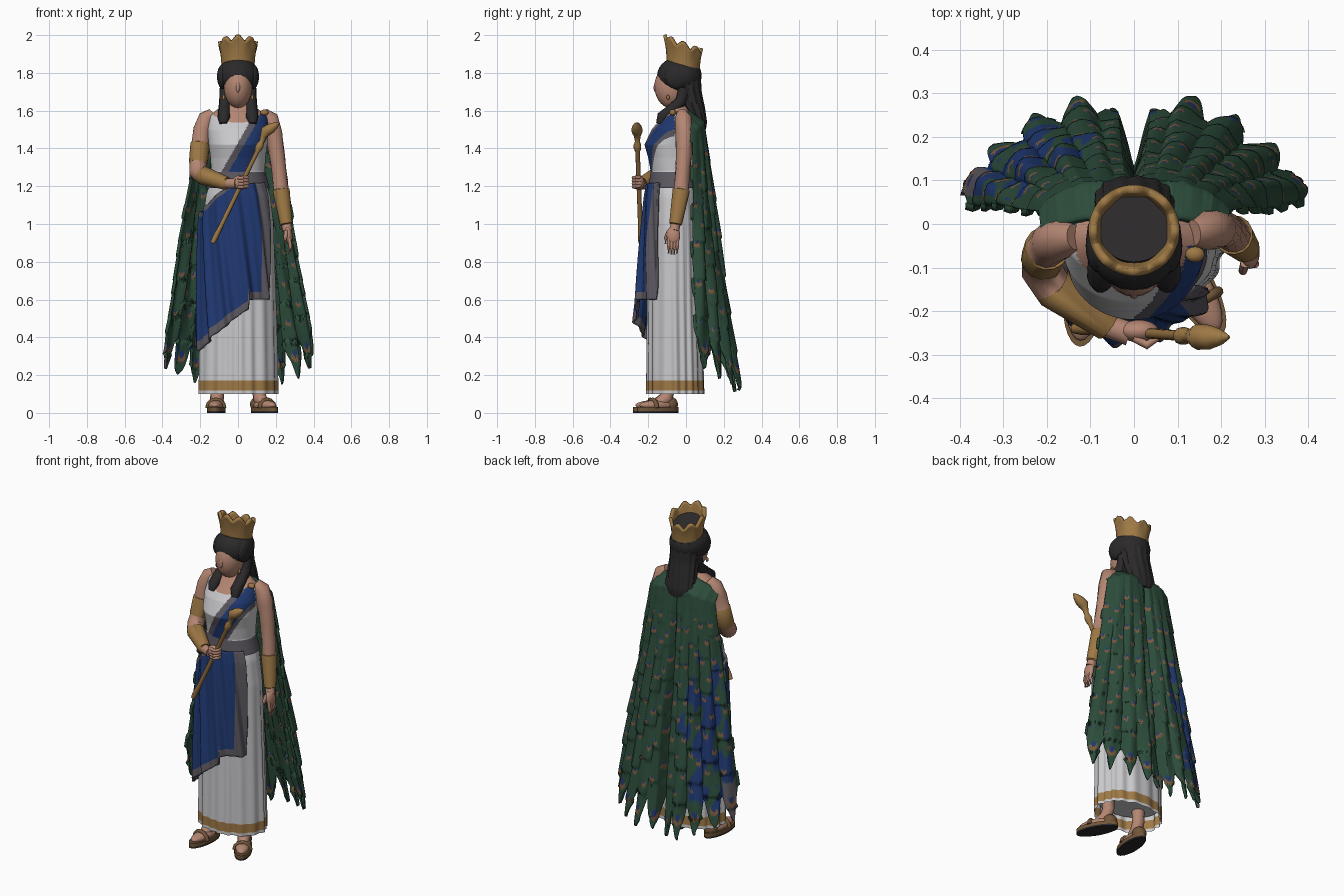
import bpy, math
from math import sin, cos, pi, hypot, radians
from mathutils import Vector

cube = bpy.data.objects.get("Cube")
if cube:
    bpy.data.objects.remove(cube)


def material(name, rgb):
    m = bpy.data.materials.new(name)
    m.use_nodes = True
    m.diffuse_color = (*rgb, 1)
    bsdf = next(n for n in m.node_tree.nodes if n.type == 'BSDF_PRINCIPLED')
    bsdf.inputs["Base Color"].default_value = (*rgb, 1)
    bsdf.inputs["Roughness"].default_value = 0.8
    return m


WHITE = material("white_linen", (0.58, 0.58, 0.6))
BLUE = material("blue_cloth", (0.014, 0.04, 0.165))
TRIM = material("grey_trim", (0.105, 0.095, 0.115))
GREEN = material("feather_green", (0.025, 0.072, 0.043))
RUST = material("feather_rust", (0.2, 0.1, 0.045))
GOLD = material("gold", (0.34, 0.19, 0.06))
SKIN = material("skin", (0.46, 0.24, 0.17))
HAIR = material("dark_hair", (0.024, 0.022, 0.022))
LEATHER = material("sandal_leather", (0.17, 0.095, 0.042))


def finish(ob, mats, angle=40, thick=0, offset=-1):
    for m in mats:
        ob.data.materials.append(m)
    if thick:
        mod = ob.modifiers.new("thickness", 'SOLIDIFY')
        mod.thickness, mod.offset = thick, offset
    bpy.ops.object.select_all(action='DESELECT')
    ob.select_set(True)
    bpy.context.view_layer.objects.active = ob
    bpy.ops.object.shade_smooth_by_angle(angle=radians(angle))
    return ob


def grid(name, nu, nv, point, mats, rule=None, closed=False, caps=False, **kw):
    """Surface from point(u, v), with u and v from 0 to 1; rule(centre, u, v) picks the colour."""
    cols = nu if closed else nu + 1
    verts = [point(i / nu, j / nv) for j in range(nv + 1) for i in range(cols)]
    faces, ids = [], []
    for j in range(nv):
        for i in range(nu):
            k = (i + 1) % cols
            f = (j * cols + i, j * cols + k, (j + 1) * cols + k, (j + 1) * cols + i)
            faces.append(f)
            c = sum((Vector(verts[n]) for n in f), Vector()) / 4
            ids.append(rule(c, (i + 0.5) / nu, (j + 0.5) / nv) if rule else 0)
    if caps:
        faces += [tuple(reversed(range(cols))), tuple(range(nv * cols, (nv + 1) * cols))]
        ids += [ids[0], ids[-1]]
    me = bpy.data.meshes.new(name)
    me.from_pydata(verts, [], faces)
    for p, m in zip(me.polygons, ids):
        p.material_index = m
    ob = bpy.data.objects.new(name, me)
    bpy.context.collection.objects.link(ob)
    return finish(ob, mats, **kw)


def keyed(table, t):
    """Interpolate rows of (key, values...) at t."""
    t = min(max(t, table[0][0]), table[-1][0])
    for a, b in zip(table, table[1:]):
        if t <= b[0]:
            s = (t - a[0]) / (b[0] - a[0])
            return [p + (q - p) * s for p, q in zip(a[1:], b[1:])]


def loft(name, table, mats, rule=None, nu=32, nv=24, fold=lambda a, z: 0, caps=True, **kw):
    """Upright body from rows of (z, cx, cy, rx, ry)."""
    def point(u, v):
        z = table[0][0] + (table[-1][0] - table[0][0]) * v
        cx, cy, rx, ry = keyed(table, z)
        a = 2 * pi * u
        k = 1 + fold(a, z)
        return (cx + rx * k * sin(a), cy - ry * k * cos(a), z)
    return grid(name, nu, nv, point, mats, rule, closed=True, caps=caps, **kw)


def tube(name, rows, mats, ids=None, sides=10):
    """Limb through rows of (x, y, z, radius), coloured per segment."""
    pts = [Vector(r[:3]) for r in rows]
    n = len(rows) - 1

    def point(u, v):
        j = round(v * n)
        d = pts[min(j + 1, n)] - pts[max(j - 1, 0)]
        q = d.to_track_quat('Z', 'Y')
        a, r = 2 * pi * u, rows[j][3]
        return pts[j] + q @ Vector((r * cos(a), r * sin(a), 0))
    rule = (lambda c, u, v: ids[int(v * n)]) if ids else None
    return grid(name, sides, n, point, mats, rule, closed=True, caps=True, angle=50)


def ball(name, loc, size, mat, turn=(0, 0, 0)):
    bpy.ops.mesh.primitive_uv_sphere_add(segments=24, ring_count=14, location=loc, rotation=turn)
    ob = bpy.context.object
    ob.name, ob.scale = name, size
    return finish(ob, [mat])


# Pleated skirt with a gold hem band and a recessed underside
SKIRT = [(0.1, 0, -0.055, 0.206, 0.151), (0.6, 0, -0.06, 0.196, 0.142),
         (1.0, 0, -0.062, 0.186, 0.134), (1.15, 0, -0.065, 0.17, 0.128), (1.24, 0, -0.065, 0.14, 0.12)]
loft("skirt", SKIRT, [WHITE, GOLD], lambda c, u, v: int(0.12 < c.z < 0.168), nu=132, nv=64,
     fold=lambda a, z: (0.03 * sin(18 * a + 2 * sin(3 * a)) + 0.016 * sin(9 * a + z)) * min(1, 1.35 - z),
     caps=False, angle=50)
loft("skirt_underside", [(0.19, 0, -0.055, 0.196, 0.142), (0.2, 0, -0.055, 0.196, 0.142)], [WHITE], nv=1)


# Bodice with neckline, diagonal sash and belt
def bodice_rule(c, u, v):
    if c.z < 1.275:
        return 2
    if c.z > 1.535 + 2.5 * c.x ** 2:
        t = c.x - 0.03 - 0.57 * (c.z - 1.43)
        return 1 if t > 0 and c.y < -0.05 else 3
    t = c.x - 0.03 - 0.57 * (c.z - 1.43)
    if c.y < -0.06 and -0.03 < t < 0.11:
        return 1 if 0.008 < t < 0.092 else 2
    return 0


loft("bodice", [(1.19, 0, -0.065, 0.168, 0.134), (1.28, 0, -0.065, 0.142, 0.122),
                (1.35, 0, -0.068, 0.146, 0.132), (1.42, 0, -0.075, 0.155, 0.145),
                (1.5, 0, -0.06, 0.162, 0.122), (1.57, 0, -0.04, 0.155, 0.085),
                (1.61, 0, -0.035, 0.105, 0.06), (1.64, 0, -0.035, 0.05, 0.045)],
     [WHITE, BLUE, TRIM, SKIN], bodice_rule, nu=160, nv=100)


# Draped overskirt
def drape_bottom(deg):
    if deg > 14:
        return 0.6
    return keyed([(-180, 0.5), (-110, 0.36), (-65, 0.33), (14, 0.55)], deg)[0]


def drape_top(deg):
    return keyed([(-180, 1.1), (-75, 1.06), (-15, 1.21), (60, 1.22)], deg)[0]


def drape_point(u, v):
    deg = -180 + 236 * u
    a, low, top = radians(deg), drape_bottom(deg), drape_top(deg)
    z = low + (top - low) * v
    cx, cy, rx, ry = keyed(SKIRT, z)
    fold = 0.01 * sin(12 * a + 8 * z) + 0.005 * sin(23 * a + 13 * z)
    bulge = 0.05 * max(0, cos(a)) * (1.2 - z) / 0.7
    out = 0.02 + fold * (1.1 - 0.6 * v)
    return (cx + (rx + out) * sin(a), cy - (ry + out + bulge) * cos(a), z)


def drape_rule(c, u, v):
    deg = -180 + 236 * u
    low = c.z - drape_bottom(deg) < 0.045
    return int(low or deg > 36 or (deg < -15 and drape_top(deg) - c.z < 0.025))


grid("draped_overskirt", 150, 60, drape_point, [BLUE, TRIM], drape_rule, thick=0.012)

# Feathered cape
FEATHERS = 5
TOP = [(0, 0, 0.085), (0.25, 0.05, 0.09), (0.5, 0.11, 0.09), (0.8, 0.17, 0.065), (1, 0.203, 0.03)]
HEM = [(0, 0, 0.14), (0.09, 0.035, 0.25), (0.25, 0.11, 0.278), (0.5, 0.225, 0.237),
       (0.75, 0.34, 0.16), (1, 0.428, 0.058)]


def tip_height(s):
    return 0.1 + 0.16 * s ** 1.5


def cape_point(u, v):
    w = 2 * u - 1
    s, side = abs(w), math.copysign(1, w)
    f = s * FEATHERS % 1
    top = 1.615 - 0.07 * s * s
    low = tip_height(s) + 0.18 * abs(2 * f - 1) ** 1.3 + 0.012 * sin(70 * w) + max(0, 0.12 - s)
    z = top + (low - top) * v
    t = (1.6 - z) / 1.4
    (ax, ay), (bx, by) = keyed(TOP, s), keyed(HEM, s)
    shingle = ((z * 5 + 0.37 * int(s * FEATHERS)) % 1) * -0.008
    wave = 0.012 * sin(pi * f) + 0.005 * sin(24 * w + 7 * z) + shingle
    ruffle = wave * min(1, 2 * v)
    x = (ax + (bx - ax) * t) * side + ruffle * w
    y = ay + (by - ay) * t + ruffle - 0.09 * max(0, 1 - v / 0.045) * (1 - 0.35 * s)
    return (x, y, z)


def cape_rule(c, u, v):
    w = 2 * u - 1
    s = abs(w)
    half = int(s * FEATHERS * 2)
    width = (0.28 + 0.25 * (1.6 - c.z)) / FEATHERS
    across = (s * FEATHERS * 2 - half - 0.5) * width / 2
    mid = (s * FEATHERS % 1 - 0.5) * width
    tip = c.z - tip_height((int(s * FEATHERS) + 0.5) / FEATHERS) - 0.11
    # One large eye near each tip, small scattered ones above
    if hypot(mid, tip - 0.012) < 0.019:
        return 2
    if hypot(mid, tip + 0.006) < 0.027:
        return 1
    h = (c.z + 0.075 * half + 0.03 * sin(5 * half + 2 * (w > 0))) % 0.21 - 0.105
    if tip > 0.13 and c.z < 1.4:
        if hypot(across, h - 0.008) < 0.009:
            return 2
        if hypot(across, h + 0.004) < 0.016:
            return 1
    if -0.96 < w < -0.82 and c.z < 0.46:
        return 4
    blot = sin(17 * w + 9 * c.z) + sin(23 * c.z - 9 * w) + 0.8 * sin(37 * w + 31 * c.z)
    fade = 9 * max(0, w + 0.5) + 9 * max(0, c.z - 0.95) + 9 * max(0, 0.45 - c.z)
    return 3 if -0.96 < w < -0.25 and blot > fade - 0.45 else 0


# The second half of the slots colours the lining
cape = grid("feather_cape", 220, 130, cape_point,
            [GREEN, RUST, BLUE, BLUE, TRIM, GREEN, RUST, BLUE, GREEN, GREEN], cape_rule, thick=0.016, angle=60)
cape.modifiers["thickness"].material_offset = 5

# Neck, head, nose and earrings
loft("neck", [(1.57, 0, -0.04, 0.055, 0.05), (1.63, 0, -0.045, 0.044, 0.044),
              (1.72, 0, -0.06, 0.045, 0.05)], [SKIN], nu=20, nv=6)
ball("head", (0, -0.077, 1.728), (0.076, 0.09, 0.115), SKIN)
ball("nose", (0, -0.158, 1.728), (0.012, 0.013, 0.032), SKIN, (-0.1, 0, 0))

# Hair: crown of the head, long back fall and front locks
ball("hair_cap", (0, -0.035, 1.785), (0.11, 0.118, 0.1), HAIR)
loft("back_hair", [(1.5, 0, 0.085, 0.06, 0.02), (1.54, 0, 0.07, 0.088, 0.04), (1.62, 0, 0.036, 0.09, 0.062),
                   (1.7, 0, 0.012, 0.086, 0.07), (1.82, 0, -0.01, 0.09, 0.085)], [HAIR], nu=64, nv=16,
     fold=lambda a, z: 0.04 * sin(13 * a + 8 * z))
for side, name in ((-1, "right"), (1, "left")):
    ball(name + "_side_hair", (side * 0.08, -0.05, 1.78), (0.031, 0.062, 0.065), HAIR)
    tube(name + "_hair_lock", [(side * 0.065, -0.01, 1.72, 0.033), (side * 0.068, -0.025, 1.65, 0.032),
                               (side * 0.073, -0.08, 1.6, 0.032), (side * 0.075, -0.125, 1.565, 0.033),
                               (side * 0.077, -0.14, 1.53, 0.02)], [HAIR])
    ball(name + "_earring", (side * 0.076, -0.095, 1.67), (0.008, 0.008, 0.014), GOLD)


# Tilted crown with points
def crown_point(u, v):
    a = 2 * pi * u
    r = 0.088 + 0.017 * v * v
    y = -0.015 - r * cos(a)
    peak = 0.5 + 0.5 * cos(8 * a)
    return (r * sin(a), y, 1.83 + v * (0.105 + 0.03 * peak) - 0.34 * (y + 0.015))


grid("crown", 64, 8, crown_point, [GOLD], closed=True, thick=0.018)
bpy.ops.mesh.primitive_cylinder_add(vertices=32, radius=0.084, depth=0.05, location=(0, -0.015, 1.885),
                                    rotation=(-0.32, 0, 0))
bpy.context.object.name = "crown_lining"
finish(bpy.context.object, [HAIR])

# Arms with gold cuffs
tube("right_arm", [(-0.135, -0.03, 1.585, 0.03), (-0.165, -0.035, 1.56, 0.045), (-0.188, -0.042, 1.5, 0.049),
                   (-0.2, -0.055, 1.43, 0.046), (-0.2, -0.055, 1.425, 0.052), (-0.21, -0.08, 1.325, 0.05),
                   (-0.211, -0.083, 1.32, 0.046), (-0.213, -0.105, 1.275, 0.047), (-0.188, -0.143, 1.257, 0.045),
                   (-0.183, -0.146, 1.256, 0.05), (-0.06, -0.235, 1.215, 0.035),
                   (-0.058, -0.236, 1.215, 0.026), (-0.01, -0.252, 1.215, 0.028)],
     [SKIN, GOLD], [0, 0, 0, 1, 1, 1, 0, 0, 1, 1, 1, 0], 14)
tube("left_arm", [(0.135, -0.02, 1.585, 0.03), (0.168, -0.015, 1.56, 0.045), (0.188, -0.01, 1.48, 0.047),
                  (0.207, -0.012, 1.36, 0.042), (0.22, -0.018, 1.26, 0.04), (0.228, -0.025, 1.185, 0.04),
                  (0.228, -0.025, 1.18, 0.046), (0.255, -0.055, 1.0, 0.034), (0.256, -0.056, 0.995, 0.026),
                  (0.262, -0.062, 0.965, 0.027)],
     [SKIN, GOLD], [0, 0, 0, 0, 0, 1, 1, 1, 0], 14)
ball("shoulder_clasp", (0.14, -0.07, 1.59), (0.022, 0.018, 0.016), GOLD)

# Hands and fingers
ball("right_hand", (0.012, -0.246, 1.22), (0.045, 0.026, 0.038), SKIN)
for i in range(4):
    z = 1.195 + 0.016 * i
    tube("right_finger", [(0.0, -0.262, z, 0.009), (0.03, -0.278, z + 0.002, 0.01),
                          (0.052, -0.262, z + 0.004, 0.009), (0.05, -0.24, z + 0.004, 0.007)], [SKIN], sides=8)
ball("left_hand", (0.266, -0.067, 0.94), (0.022, 0.036, 0.048), SKIN, (0.1, -0.1, 0))
for i in range(4):
    y = -0.09 + 0.015 * i
    tube("left_finger", [(0.268, y, 0.935, 0.01), (0.278, y - 0.002, 0.88, 0.01),
                         (0.272, y - 0.002, 0.835 + 0.006 * abs(i - 1.5), 0.006)], [SKIN], sides=8)
tube("left_thumb", [(0.255, -0.09, 0.965, 0.011), (0.25, -0.108, 0.925, 0.01), (0.25, -0.108, 0.895, 0.006)], [SKIN])

# Sceptre with collar and leaf-shaped head
tube("sceptre", [(-0.135, -0.24, 0.9, 0.012), (-0.12, -0.24, 0.93, 0.015), (-0.09, -0.242, 0.99, 0.012),
                 (0.1, -0.256, 1.38, 0.012), (0.108, -0.257, 1.4, 0.02), (0.118, -0.257, 1.42, 0.02),
                 (0.126, -0.257, 1.437, 0.013), (0.135, -0.258, 1.465, 0.018), (0.147, -0.259, 1.49, 0.03),
                 (0.175, -0.26, 1.507, 0.028), (0.2, -0.26, 1.523, 0.018), (0.218, -0.26, 1.535, 0.004)], [GOLD])

# Feet in sandals
for name, x, y, turn in (("right", -0.115, -0.16, -0.08), ("left", 0.14, -0.15, 0.5)):
    def at(dx, dy, z):
        return (x + dx * cos(turn) - dy * sin(turn), y + dx * sin(turn) + dy * cos(turn), z)
    for part, z, depth, mat in (("sole", 0.005, 0.01, HAIR), ("insole", 0.02, 0.02, LEATHER)):
        bpy.ops.mesh.primitive_cylinder_add(vertices=28, radius=1, depth=depth, location=(x, y, z),
                                            rotation=(0, 0, turn))
        bpy.context.object.name = name + "_" + part
        bpy.context.object.scale = (0.048, 0.122, 1)
        finish(bpy.context.object, [mat])
    ball(name + "_foot", at(0, 0, 0.04), (0.041, 0.108, 0.028), SKIN, (0, 0, turn))
    tube(name + "_ankle", [(*at(0, 0.0, 0.045), 0.03), (*at(0, 0.05, 0.075), 0.037),
                           (*at(0, 0.065, 0.12), 0.034), (*at(0, 0.065, 0.2), 0.036)], [SKIN])
    tube(name + "_strap", [(*at(0.045 * cos(pi * i / 6), -0.03, 0.025 + 0.045 * sin(pi * i / 6)), 0.012)
                           for i in range(7)], [LEATHER], sides=8)
    ball(name + "_heel_guard", at(0, 0.075, 0.045), (0.04, 0.042, 0.04), LEATHER, (0, 0, turn))
